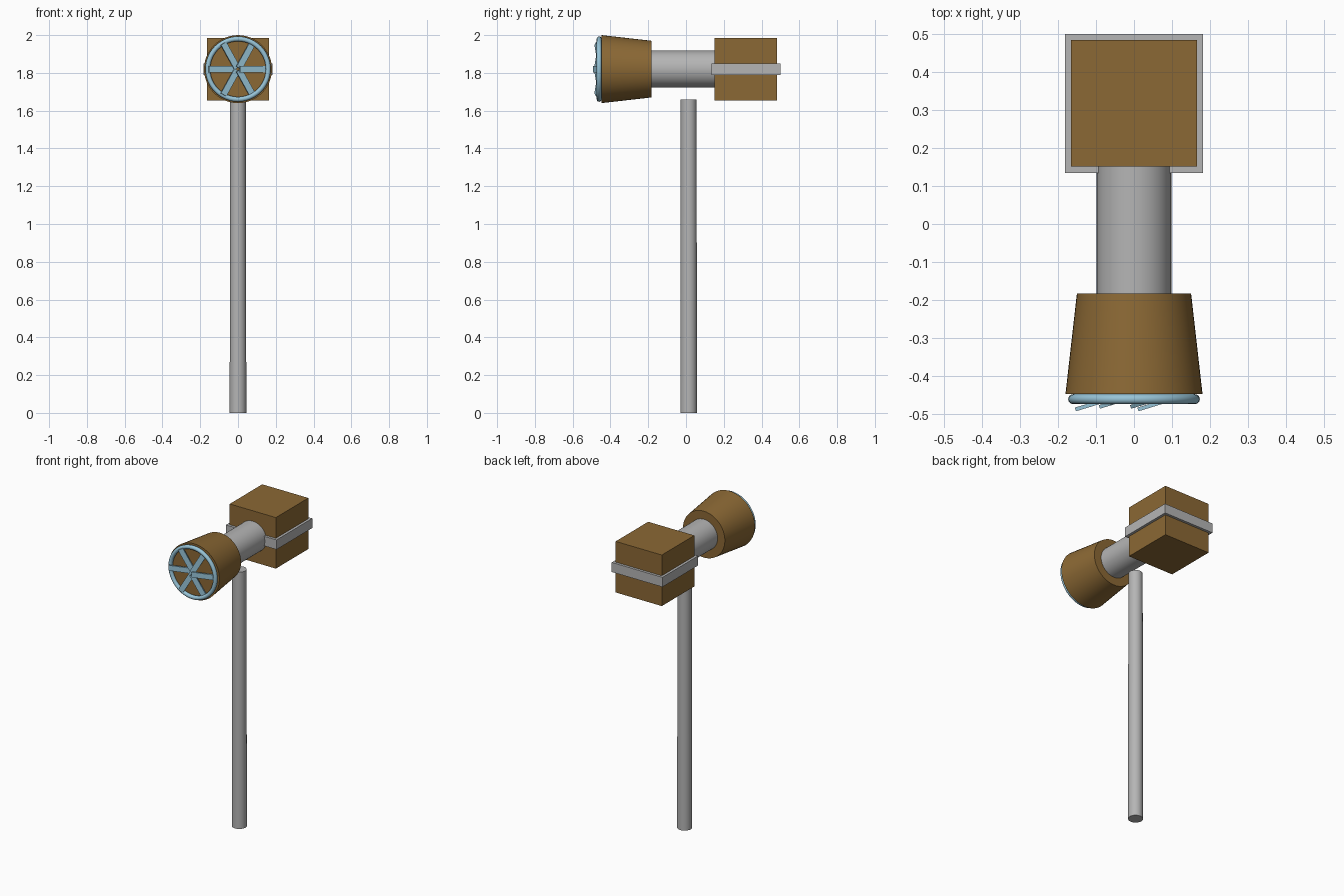
import bpy
import math
from mathutils import Matrix, Vector

cube = bpy.data.objects.get("Cube")
if cube:
    bpy.data.objects.remove(cube, do_unlink=True)


def material(name, rgb):
    m = bpy.data.materials.new(name)
    m.use_nodes = True
    m.diffuse_color = (*rgb, 1)
    m.node_tree.nodes["Principled BSDF"].inputs["Base Color"].default_value = (*rgb, 1)
    return m


wood = material("brown", (0.26, 0.14, 0.035))
metal = material("grey", (0.46, 0.46, 0.46))
blue = material("light_blue", (0.31, 0.55, 0.68))

AXIS_Z = 1.82  # height of the hammer head's axis
FORWARD = math.pi / 2  # turns a z axis to point at the front


def finish(name, mat, smooth=False):
    ob = bpy.context.object
    ob.name = name
    ob.data.materials.append(mat)
    if smooth:
        bpy.ops.object.shade_smooth_by_angle(angle=math.radians(35))
    return ob


def box(name, centre, size, mat):
    bpy.ops.mesh.primitive_cube_add(size=1, location=centre)
    ob = finish(name, mat)
    ob.data.transform(Matrix.Diagonal((*size, 1)))
    return ob


def round_part(name, centre, r1, r2, depth, mat, tilt=0):
    bpy.ops.mesh.primitive_cone_add(vertices=48, radius1=r1, radius2=r2, depth=depth,
                                    location=centre, rotation=(tilt, 0, 0))
    return finish(name, mat, True)


# Handle, standing just short of the head
round_part("handle", (0, 0.014, 0.83), 0.044, 0.042, 1.66, metal)

# Head: neck, flared striking face, rear block with its band
round_part("neck", (0, -0.015, AXIS_Z), 0.098, 0.098, 0.36, metal, FORWARD)
round_part("flared_face", (0, -0.315, AXIS_Z), 0.15, 0.18, 0.264, wood, FORWARD)
box("rear_block", (0, 0.317, AXIS_Z), (0.33, 0.332, 0.33), wood)
box("block_band", (0, 0.317, AXIS_Z), (0.363, 0.365, 0.062), metal)

# Ring on the striking face
bpy.ops.mesh.primitive_torus_add(major_radius=0.16, minor_radius=0.013,
                                 major_segments=48, minor_segments=12,
                                 location=(0, -0.46, AXIS_Z), rotation=(FORWARD, 0, 0))
finish("face_ring", blue, True)

# Six fan blades, all skewed the same way about the vertical
for i in range(6):
    turn = math.radians(60 * i)
    centre = Vector((0.082 * math.cos(turn), -0.465, AXIS_Z + 0.082 * math.sin(turn)))
    blade = box(f"blade_{i + 1}", centre, (0.15, 0.01, 0.034), blue)
    blade.rotation_euler = (0, -turn, math.radians(17))
